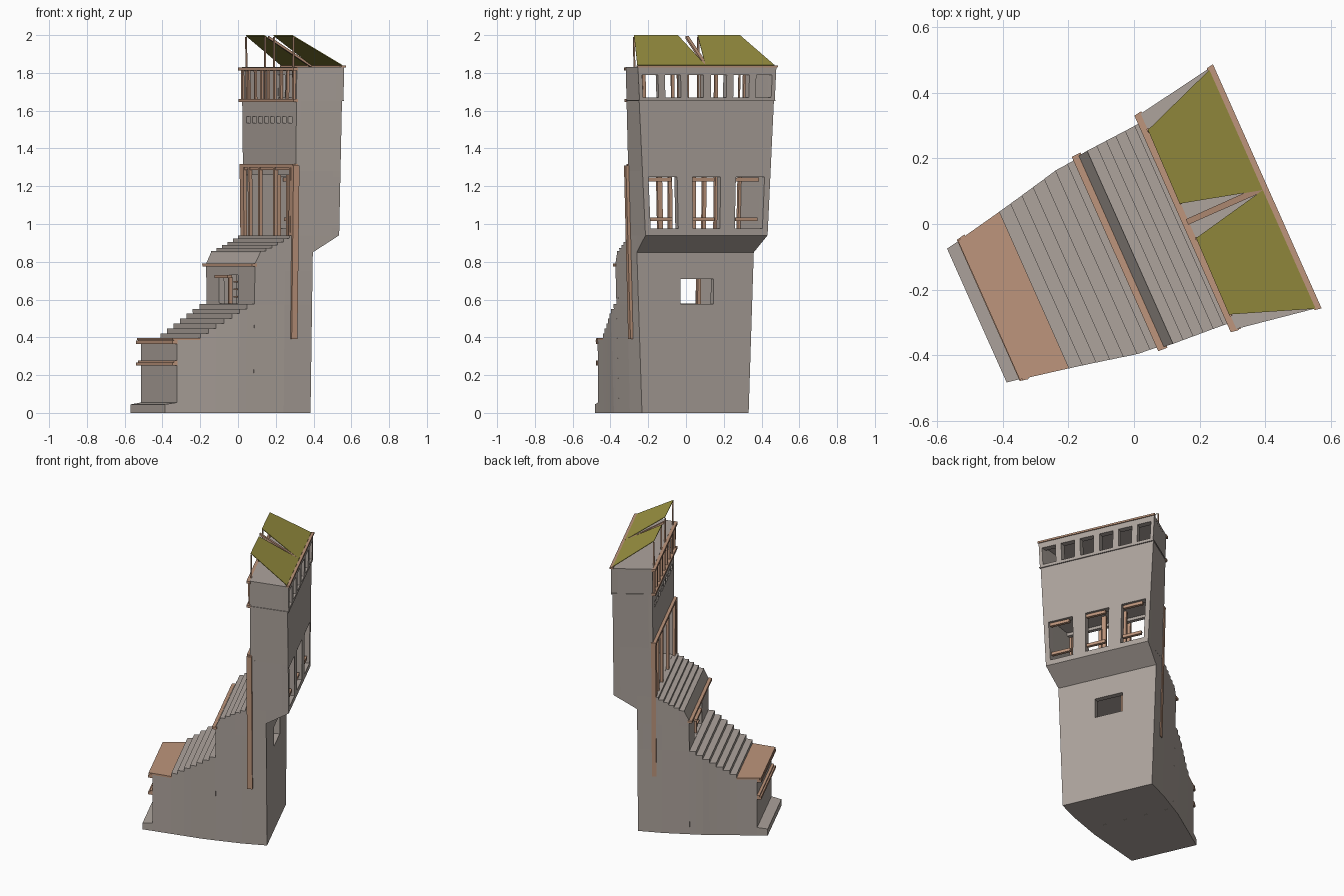
import bpy, bmesh, math
from mathutils import Vector

cube = bpy.data.objects.get("Cube")
if cube:
    bpy.data.objects.remove(cube, do_unlink=True)

TURN = math.radians(24)
MID = -0.06


def material(name, rgb):
    m = bpy.data.materials.new(name)
    m.use_nodes = True
    m.diffuse_color = (*rgb, 1)
    m.node_tree.nodes["Principled BSDF"].inputs["Base Color"].default_value = (*rgb, 1)
    return m


STONE = material("warm grey stone", (0.42, 0.37, 0.335))
WOOD = material("tan wood", (0.51, 0.30, 0.20))
CLOTH = material("olive cloth", (0.34, 0.30, 0.055))

# Half width of the fan-shaped plan: depth, width at ground, growth with height
PLAN = [(-0.55, 0.223, 0.0), (-0.15, 0.29, 0.03), (0.1, 0.31, 0.022),
        (0.256, 0.309, 0.035), (0.415, 0.305, 0.053)]


def half_width(u, z):
    u = max(PLAN[0][0], min(u, PLAN[-1][0]))
    for (ua, wa, ka), (ub, wb, kb) in zip(PLAN, PLAN[1:]):
        if u <= ub:
            t = (u - ua) / (ub - ua)
            return wa + (wb - wa) * t + (ka + (kb - ka) * t) * z


def place(u, v, z):
    c, s = math.cos(TURN), math.sin(TURN)
    return Vector((u * c - v * s, u * s + v * c, z))


def warp(u, s, z):
    return place(u, MID + s * half_width(u, z), z)


def hexa(bm, pts):
    """Closed box from four lower and four upper corners."""
    v = [bm.verts.new(p) for p in pts]
    bm.faces.new(v[3::-1])
    bm.faces.new(v[4:])
    for i in range(4):
        j = (i + 1) % 4
        bm.faces.new((v[i], v[j], v[j + 4], v[i + 4]))


def block(bm, u, s, z0, z1):
    """Box in depth, side and height; heights may be (front, back) pairs."""
    z0 = z0 if isinstance(z0, tuple) else (z0, z0)
    z1 = z1 if isinstance(z1, tuple) else (z1, z1)
    ring = [(0, 0), (1, 0), (1, 1), (0, 1)]
    hexa(bm, [warp(u[a], s[b], z[a]) for z in (z0, z1) for a, b in ring])


def wall(bm, u, z0, z1, holes, h0, h1):
    """Cross wall with a row of openings."""
    block(bm, u, (-1, 1), z0, h0)
    block(bm, u, (-1, 1), h1, z1)
    edges = [-1] + [e for h in holes for e in h] + [1]
    for a, b in zip(edges[::2], edges[1::2]):
        block(bm, u, (a, b), h0, h1)


def sides(bm, u, z0, z1, t=0.09):
    for a, b in ((-1, -1 + t), (1 - t, 1)):
        block(bm, u, (a, b), z0, z1)


def finish(name, bm, mat):
    bmesh.ops.dissolve_degenerate(bm, dist=1e-5, edges=bm.edges[:])
    bmesh.ops.recalc_face_normals(bm, faces=bm.faces[:])
    me = bpy.data.meshes.new(name)
    bm.to_mesh(me)
    bm.free()
    me.materials.append(mat)
    ob = bpy.data.objects.new(name, me)
    bpy.context.collection.objects.link(ob)


FULL = (-1, 1)

# Front podium with its doorstep
bm = bmesh.new()
block(bm, (-0.55, -0.485), FULL, 0, (0.045, 0.055))
block(bm, (-0.485, -0.36), FULL, 0, 0.385)
finish("podium", bm, STONE)

# Lower stair
bm = bmesh.new()
for i in range(7):
    u = -0.36 + i * 0.0414
    block(bm, (u, u + 0.0414), FULL, 0, 0.395 + 0.026 * (i + 1))
finish("lower_stair", bm, STONE)

# Middle storey: solid base, hollow room, back window
bm = bmesh.new()
for u in ((-0.07, 0.1), (0.1, 0.256)):
    block(bm, u, FULL, 0, 0.575)
    sides(bm, u, 0.575, 0.75)
wall(bm, (-0.07, -0.04), 0.575, 0.785, [(-0.31, 0.47)], 0.58, 0.73)
wall(bm, (0.22, 0.256), 0.575, 0.75, [(-0.26, 0.32)], 0.577, 0.71)
block(bm, (-0.05, -0.03), (-0.2, -0.08), 0.575, 0.75)
finish("middle_storey", bm, STONE)

# Upper stair over the room, with a sloping first nosing
bm = bmesh.new()
block(bm, (-0.07, -0.04), FULL, 0.75, (0.79, 0.85))
for i in range(6):
    u = -0.04 + i * 0.0325
    block(bm, (u, u + 0.0325), FULL, 0.75, 0.856 + 0.0165 * i)
finish("upper_stair", bm, STONE)

# Tower with overhang, window room and solid upper wall
bm = bmesh.new()
block(bm, (0.155, 0.256), FULL, 0.75, 0.94)
block(bm, (0.256, 0.402), FULL, (0.85, 0.94), 0.9401)
wall(bm, (0.36, 0.402), 0.94, 1.28, [(-0.91, -0.46), (-0.22, 0.22), (0.46, 0.91)], 0.975, 1.25)
sides(bm, (0.155, 0.36), 0.94, 1.28)
block(bm, (0.155, 0.18), FULL, 1.26, 1.28)
block(bm, (0.18, 0.402), FULL, 1.28, 1.655)
vents = [(-0.84 + i * 0.22, -0.70 + i * 0.22) for i in range(8)]
wall(bm, (0.155, 0.18), 1.28, 1.655, vents, 1.535, 1.57)
finish("tower", bm, STONE)

# Top gallery with six back openings and a flat roof
bm = bmesh.new()
lights = [(c - 0.115, c + 0.115) for c in (-0.83, -0.5, -0.17, 0.17, 0.5, 0.83)]
wall(bm, (0.37, 0.41), 1.655, 1.81, lights, 1.67, 1.79)
sides(bm, (0.155, 0.37), 1.655, 1.81, 0.05)
block(bm, (0.155, 0.41), FULL, 1.81, 1.83)
block(bm, (0.155, 0.41), (-1.012, 1.012), 1.65, 1.657)
finish("top_gallery", bm, STONE)

# Plank terrace and front beams
bm = bmesh.new()
block(bm, (-0.51, -0.36), FULL, 0.385, 0.397)
for z in (0.25, 0.365):
    block(bm, (-0.512, -0.484), (-1.02, 1.02), z, z + 0.018)
    block(bm, (-0.502, -0.484), (-1.02, 1.02), z + 0.018, z + 0.028)
finish("terrace_planks", bm, WOOD)

# Middle doorway trim and rail
bm = bmesh.new()
block(bm, (-0.09, -0.06), (-1.02, 1.02), 0.775, 0.792)
block(bm, (-0.09, -0.065), (-0.02, 0.52), 0.715, 0.73)
block(bm, (-0.065, -0.045), (0.1, 0.14), 0.58, 0.72)
for z in (0.61, 0.65, 0.69):
    block(bm, (-0.06, -0.05), (-0.22, -0.06), z, z + 0.008)
block(bm, (0.15, 0.17), (0.16, 0.22), 0.575, 0.75)
finish("doorway_trim", bm, WOOD)

# Tower porch: posts and head beams
bm = bmesh.new()
for s in (-0.9, -0.29, 0.29, 0.68, 0.9):
    block(bm, (0.137, 0.155), (s - 0.03, s + 0.03), 0.93, 1.30)
for s in (-0.6, -0.05, 0.35):
    block(bm, (0.25, 0.27), (s - 0.04, s + 0.04), 0.94, 1.28)
block(bm, (0.135, 0.165), (-1.01, 1.01), 1.30, 1.318)
block(bm, (0.143, 0.157), (-0.98, 0.98), 1.285, 1.30)
finish("tower_porch", bm, WOOD)

# Long poles at the tower corners
bm = bmesh.new()
block(bm, (0.135, 0.168), (-1.05, -0.95), 0.39, 1.31)
block(bm, (0.137, 0.165), (0.93, 1.012), 0.39, 1.31)
finish("corner_poles", bm, WOOD)

# Bars across the tower windows
bm = bmesh.new()
for c in (-0.72, -0.04, 0.66):
    for z in (1.015, 1.225):
        block(bm, (0.372, 0.392), (c - 0.18, c + 0.18), z, z + 0.02)
finish("window_bars", bm, WOOD)

# Gallery balustrade and roof edge rail
bm = bmesh.new()
for i in range(9):
    s = -0.94 + i * 0.235
    block(bm, (0.143, 0.155), (s - 0.025, s + 0.025), 1.66, 1.815)
for z in (1.645, 1.812):
    block(bm, (0.135, 0.16), (-1.015, 1.015), z, z + 0.017)
block(bm, (0.395, 0.417), (-1.01, 1.01), 1.828, 1.84)
finish("gallery_rails", bm, WOOD)

# Sail posts and the sloping centre pole
bm = bmesh.new()
for s in (-0.86, -0.16, 0.17, 0.84):
    block(bm, (0.152, 0.160), (s - 0.012, s + 0.012), 1.66, 1.99)
block(bm, (0.15, 0.395), (-0.025, 0.025), (1.98, 1.83), (1.995, 1.845))
finish("sail_posts", bm, WOOD)

# Two cloth sails rising from the back edge
for name, back, front in (("left_sail", (-0.065, 0.335), (0.0, 0.244)),
                          ("right_sail", (-0.46, -0.065), (-0.369, -0.116))):
    bm = bmesh.new()
    hexa(bm, [place(u, v, z + dz) for dz in (-0.005, 0)
              for u, v, z in ((0.152, front[0], 2.0), (0.4, back[0], 1.842),
                              (0.4, back[1], 1.842), (0.155, front[1], 2.0))])
    finish(name, bm, CLOTH)
